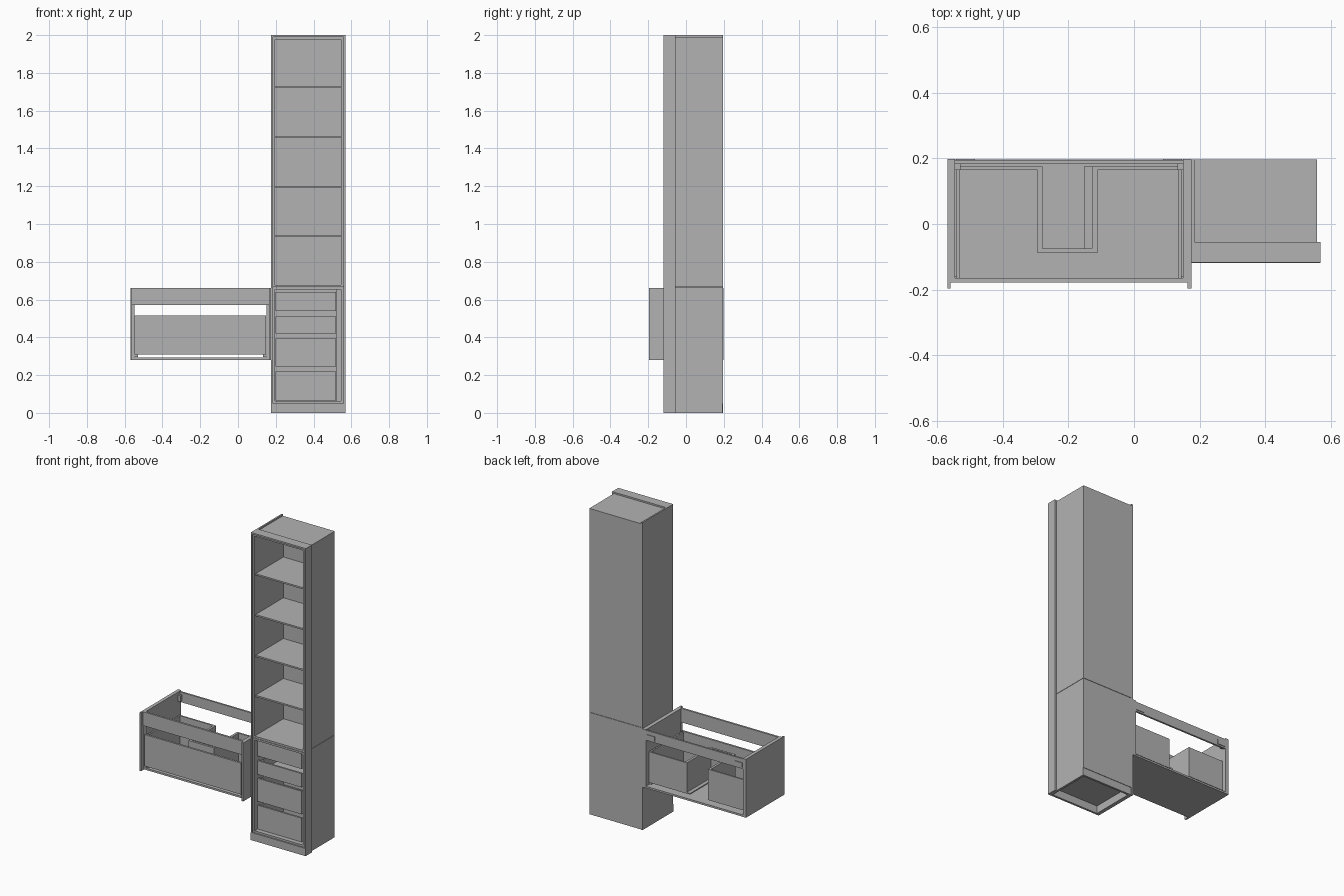
import bpy

cube = bpy.data.objects.get("Cube")
if cube:
    bpy.data.objects.remove(cube, do_unlink=True)

grey = bpy.data.materials.new("cabinet grey")
grey.use_nodes = True
COLOUR = (0.45, 0.45, 0.45, 1)
grey.diffuse_color = COLOUR
grey.node_tree.nodes["Principled BSDF"].inputs["Base Color"].default_value = COLOUR


def board(name, x, y, z):
    """Flat board spanning the given (low, high) ranges."""
    mesh = bpy.data.meshes.new(name)
    verts = [(a, b, c) for a in x for b in y for c in z]
    faces = [(0, 1, 3, 2), (4, 6, 7, 5), (0, 4, 5, 1),
             (2, 3, 7, 6), (0, 2, 6, 4), (1, 5, 7, 3)]
    mesh.from_pydata(verts, [], faces)
    mesh.materials.append(grey)
    obj = bpy.data.objects.new(name, mesh)
    bpy.context.collection.objects.link(obj)
    return obj


def carcass(name, x, y, z, t=0.012):
    """Open-fronted box of boards."""
    (x0, x1), (y0, y1), (z0, z1) = x, y, z
    board(name + "_right_side", (x0, x0 + t), y, z)
    board(name + "_left_side", (x1 - t, x1), y, z)
    inner = (x0 + t, x1 - t)
    board(name + "_bottom", inner, y, (z0, z0 + t))
    board(name + "_top", inner, y, (z1 - t, z1))
    board(name + "_back", inner, (y1 - t, y1), (z0 + t, z1 - t))


def tray(name, x, y, z, t=0.01):
    """Open-topped drawer box."""
    (x0, x1), (y0, y1), (z0, z1) = x, y, z
    board(name + "_bottom", x, y, (z0, z0 + t))
    wall = (z0 + t, z1)
    board(name + "_right_wall", (x0, x0 + t), y, wall)
    board(name + "_left_wall", (x1 - t, x1), y, wall)
    board(name + "_back_wall", (x0 + t, x1 - t), (y1 - t, y1), wall)


# Tall cabinet: two stacked carcasses
BODY_X, BODY_Y = (0.185, 0.558), (-0.11, 0.197)
INNER_X = (0.197, 0.546)
carcass("upper_carcass", BODY_X, BODY_Y, (0.666, 1.99))
carcass("lower_carcass", BODY_X, BODY_Y, (0.05, 0.664))

# Finished side panel, front filler, top trim
board("side_panel", (0.175, 0.185), (-0.118, 0.197), (0, 2))
board("front_filler", (0.558, 0.57), (-0.118, -0.055), (0, 2))
board("top_trim", (0.185, 0.558), (-0.118, -0.055), (1.99, 2))

# Plinth ring
board("plinth_front", (0.175, 0.57), (-0.119, -0.105), (0, 0.05))
board("plinth_back", BODY_X, (0.18, 0.194), (0, 0.05))
board("plinth_right", (0.185, 0.2), (-0.105, 0.18), (0, 0.05))
board("plinth_left", (0.543, 0.558), (-0.105, 0.18), (0, 0.05))

# Shelves
for i, z in enumerate((0.93, 1.19, 1.455, 1.72)):
    board(f"shelf_{i + 1}", INNER_X, (-0.1, 0.185), (z, z + 0.01))

# Inner drawers with a spacer beside them
board("drawer_spacer", (0.522, 0.546), (-0.07, 0.185), (0.062, 0.652))
for i, (z0, z1) in enumerate(((0.065, 0.22), (0.245, 0.395), (0.42, 0.51), (0.54, 0.64))):
    board(f"inner_drawer_front_{i + 1}", (0.199, 0.518), (-0.085, -0.073), (z0, z1))
    tray(f"inner_drawer_{i + 1}", (0.205, 0.514), (-0.073, 0.17), (z0 + 0.01, z1 - 0.01))

# Wall-hung basin unit: sides with thin outer cheeks
UNIT_Z = (0.28, 0.66)
board("unit_right_cheek", (-0.57, -0.56), (-0.197, 0.198), UNIT_Z)
board("unit_left_cheek", (0.164, 0.175), (-0.197, 0.198), UNIT_Z)
board("unit_right_side", (-0.56, -0.547), (-0.165, 0.198), UNIT_Z)
board("unit_left_side", (0.15, 0.164), (-0.165, 0.198), UNIT_Z)
board("unit_bottom", (-0.547, 0.15), (-0.165, 0.197), (0.28, 0.292))
board("unit_apron", (-0.56, 0.164), (-0.178, -0.165), (0.57, 0.66))
board("unit_back_rail", (-0.547, 0.15), (0.183, 0.195), (0.59, 0.655))

# Hanging brackets and drawer runners
for side, x, run in (("right", (-0.543, -0.485), (-0.547, -0.53)),
                     ("left", (0.088, 0.146), (0.133, 0.15))):
    board(f"{side}_bracket", x, (0.195, 0.199), (0.6, 0.63))
    board(f"{side}_hanger", run, (0.165, 0.183), (0.6, 0.64))
    board(f"{side}_runner", run, (-0.16, 0.165), (0.296, 0.312))

# Basin drawer: front plus a U-shaped box leaving room for pipes
board("basin_drawer_front", (-0.548, 0.148), (-0.178, -0.165), (0.31, 0.515))
BOX_Z, FLOOR_Z = (0.318, 0.51), (0.31, 0.318)
board("basin_drawer_right_wall", (-0.542, -0.532), (-0.165, 0.175), BOX_Z)
board("basin_drawer_left_wall", (0.135, 0.145), (-0.165, 0.175), BOX_Z)
board("basin_drawer_right_back", (-0.532, -0.28), (0.165, 0.175), BOX_Z)
board("basin_drawer_left_back", (-0.128, 0.135), (0.165, 0.175), BOX_Z)
board("notch_right_wall", (-0.295, -0.28), (-0.088, 0.165), BOX_Z)
board("notch_left_wall", (-0.128, -0.112), (-0.088, 0.165), BOX_Z)
board("notch_front_wall", (-0.28, -0.128), (-0.088, -0.075), BOX_Z)
board("basin_drawer_front_floor", (-0.542, 0.145), (-0.165, -0.075), FLOOR_Z)
board("basin_drawer_right_floor", (-0.542, -0.28), (-0.075, 0.175), FLOOR_Z)
board("basin_drawer_left_floor", (-0.152, 0.145), (-0.075, 0.175), FLOOR_Z)
